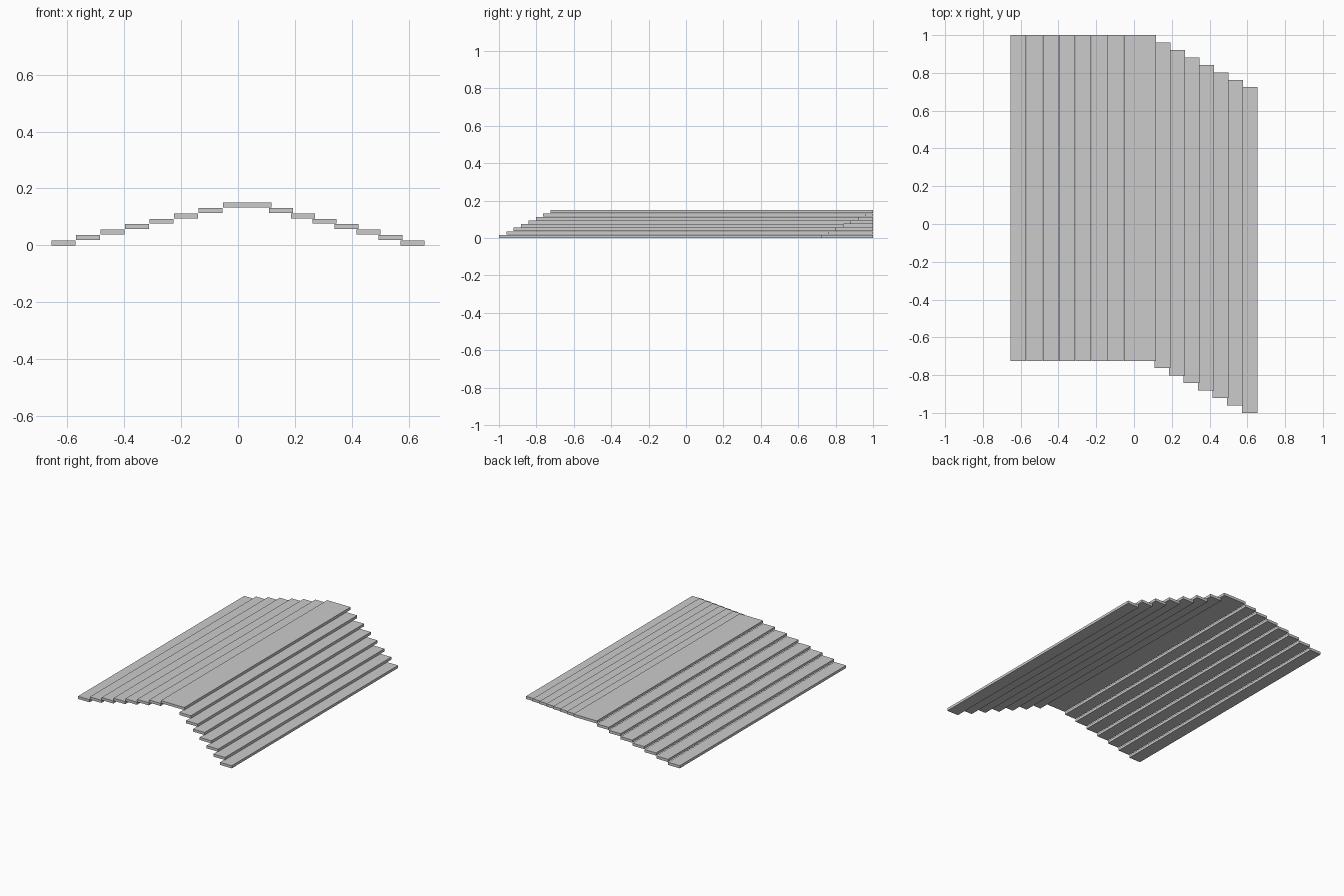
import bpy

cube = bpy.data.objects.get("Cube")
if cube:
    bpy.data.objects.remove(cube, do_unlink=True)

# One plain grey for every board
grey = bpy.data.materials.new("plain grey")
grey.use_nodes = True
colour = (0.6, 0.6, 0.6, 1)
grey.diffuse_color = colour
grey.node_tree.nodes["Principled BSDF"].inputs["Base Color"].default_value = colour

STEPS = 7
LENGTH = 1.724
WIDTH = 0.0845
THICK = 0.0172
RISE = 0.019


def board(name, x0, x1, y0, z0):
    """Flat plank from its front, lower, -x corner."""
    centre = ((x0 + x1) / 2, y0 + LENGTH / 2, z0 + THICK / 2)
    bpy.ops.mesh.primitive_cube_add(size=1, location=centre)
    ob = bpy.context.object
    ob.name = name
    ob.scale = (x1 - x0, LENGTH, THICK)
    bpy.ops.object.transform_apply(location=False, rotation=False, scale=True)
    ob.data.materials.append(grey)


# Wide ridge board on top
board("ridge_board", -0.053, 0.117, 1 - LENGTH, STEPS * RISE)

for i in range(STEPS):
    # Right slope: aligned boards climbing to the ridge
    x = -0.655 + 0.086 * i
    board(f"right_slope_board_{i + 1}", x, x + WIDTH, 1 - LENGTH, i * RISE)
    # Left slope: overlapping boards, each shifted further forward going down
    x = 0.655 - WIDTH - 0.077 * i
    board(f"left_slope_board_{i + 1}", x, x + WIDTH, -1 + 0.0394 * i, i * RISE)
